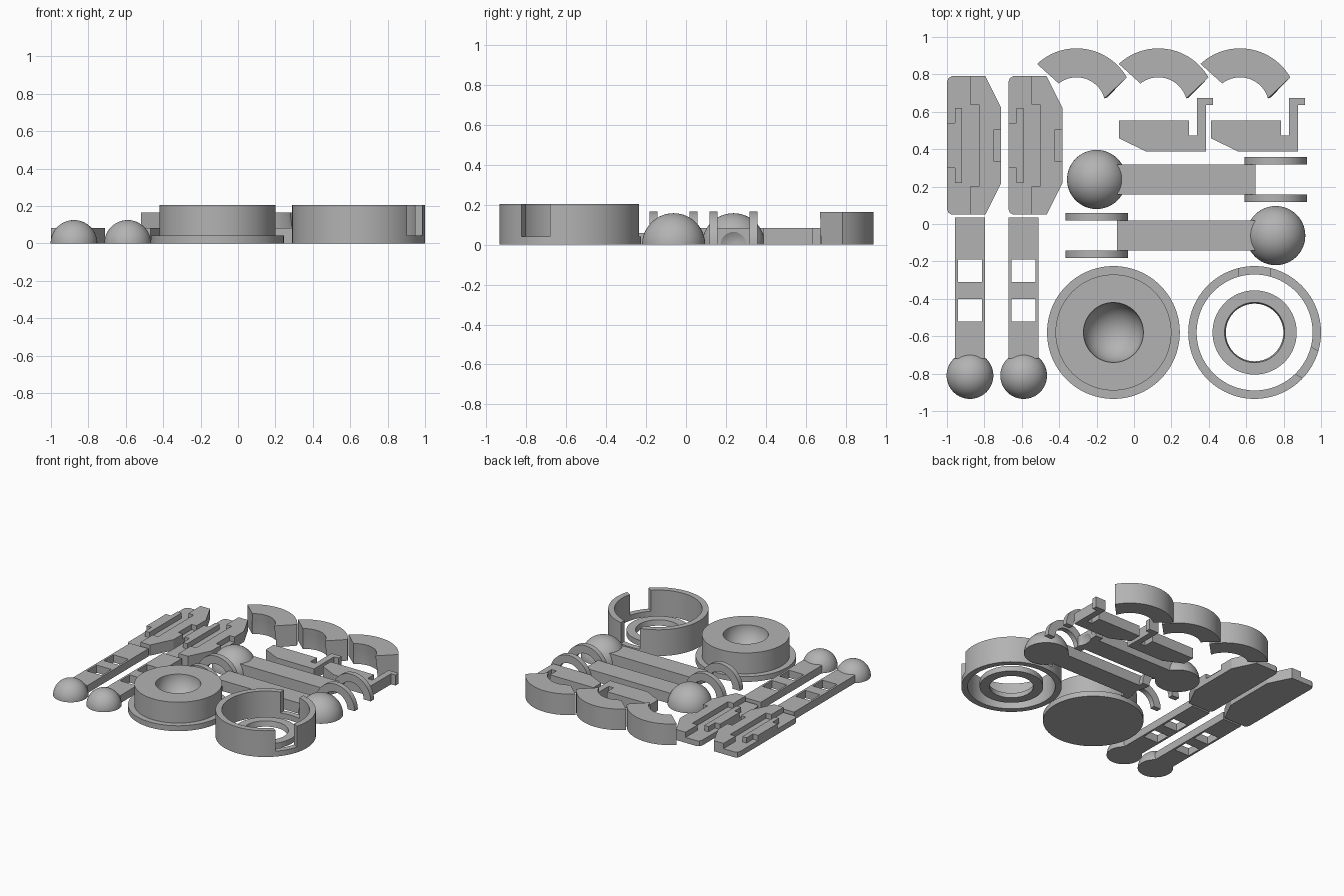
import bpy, bmesh, math
from mathutils import Matrix

cube = bpy.data.objects.get("Cube")
if cube:
    bpy.data.objects.remove(cube, do_unlink=True)

grey = bpy.data.materials.new("plain_grey")
grey.use_nodes = True
grey.diffuse_color = (0.45, 0.45, 0.45, 1)
grey.node_tree.nodes["Principled BSDF"].inputs["Base Color"].default_value = (0.45, 0.45, 0.45, 1)


def finish(name, bm, loc=(0, 0, 0), smooth=False):
    bmesh.ops.recalc_face_normals(bm, faces=bm.faces)
    me = bpy.data.meshes.new(name)
    bm.to_mesh(me)
    bm.free()
    ob = bpy.data.objects.new(name, me)
    bpy.context.collection.objects.link(ob)
    ob.location = loc
    me.materials.append(grey)
    if smooth:
        bpy.ops.object.select_all(action='DESELECT')
        ob.select_set(True)
        bpy.context.view_layer.objects.active = ob
        bpy.ops.object.shade_smooth_by_angle(angle=math.radians(30))
    return ob


def plate(name, pts, z0, z1, loc=(0, 0, 0), turn=None, smooth=False):
    """Extrude an outline upward, then optionally turn it."""
    bm = bmesh.new()
    face = bm.faces.new([bm.verts.new((x, y, z0)) for x, y in pts])
    top = bmesh.ops.extrude_face_region(bm, geom=[face])["geom"]
    bmesh.ops.translate(bm, vec=(0, 0, z1 - z0), verts=[v for v in top if isinstance(v, bmesh.types.BMVert)])
    if turn:
        bm.transform(turn)
    return finish(name, bm, loc, smooth)


def box(name, x0, x1, y0, y1, z0, z1):
    return plate(name, [(x0, y0), (x1, y0), (x1, y1), (x0, y1)], z0, z1)


def lathe(name, profile, loc, closed=False, steps=96):
    """Spin an (r, z) profile about z; a closed profile makes a ring."""
    bm = bmesh.new()
    vs = [bm.verts.new((r, 0, z)) for r, z in profile]
    pairs = list(zip(vs, vs[1:])) + ([(vs[-1], vs[0])] if closed else [])
    edges = [bm.edges.new(p) for p in pairs]
    bmesh.ops.spin(bm, geom=vs + edges, cent=(0, 0, 0), axis=(0, 0, 1), angle=math.tau, steps=steps)
    bmesh.ops.remove_doubles(bm, verts=bm.verts, dist=0.0002)
    return finish(name, bm, loc, True)


def arc(r, a0, a1, n, c=0.0):
    return [(c + r * math.cos(math.radians(a0 + (a1 - a0) * i / n)),
             r * math.sin(math.radians(a0 + (a1 - a0) * i / n))) for i in range(n + 1)]


def cut(ob, cutter):
    mod = ob.modifiers.new("cut", 'BOOLEAN')
    mod.object = cutter
    mod.operation = 'DIFFERENCE'
    mod.solver = 'EXACT'
    cutter.hide_render = True
    cutter.hide_viewport = True


def half_ball(name, r, loc):
    return lathe(name, arc(r, 90, 0, 20) + [(0, 0)], loc, steps=64)


# Flanged base with a ball socket in its top
bowl = [(r, 0.205 + z) for r, z in arc(0.16, 0, -90, 20)]
lathe("socket_base", [(0, 0), (0.355, 0), (0.355, 0.042), (0.31, 0.042), (0.31, 0.205)] + bowl, (-0.11, -0.58, 0))

# Notched collar with a loose retaining ring inside
RING = (0.645, -0.58, 0)
collar = lathe("collar", [(0.31, 0), (0.355, 0), (0.355, 0.205), (0.31, 0.205)], RING, True)
for i in range(3):
    turn = Matrix.Rotation(math.radians(90 + 120 * i), 4, 'Z')
    slot = plate(f"collar_slot_cutter_{i}", [(0.25, -0.083), (0.42, -0.083), (0.42, 0.083), (0.25, 0.083)],
                 0.042, 0.3, RING, turn)
    cut(collar, slot)
lathe("retaining_ring", [(0.154, 0), (0.225, 0), (0.225, 0.042), (0.161, 0.042)], RING, True)

# Two long arms, each with a ball at one end and a fork at the other
for n, (bx, by, s) in enumerate([(-0.20, 0.238, 1), (0.758, -0.062, -1)]):
    half_ball(f"arm_ball_{n}", 0.158, (bx, by, 0))
    fx = bx + s * 0.957
    bar = box(f"arm_bar_{n}", *sorted((bx + s * 0.11, bx + s * 0.85)), by - 0.08, by + 0.08, 0, 0.083)
    cut(bar, lathe(f"arm_dimple_cutter_{n}", arc(0.125, 90, -90, 32), (fx, by, 0), steps=48))
    arch = arc(0.167, 0, 180, 32) + arc(0.105, 180, 0, 32)
    for side in (-1, 1):
        plate(f"arm_fork_{n}_{'front' if side < 0 else 'back'}", arch, -0.02, 0.02, (fx, by + side * 0.1, 0),
              Matrix.Rotation(math.pi / 2, 4, 'X'), True)

# Two short links with a ball end and two windows
for n, cx in enumerate((-0.877, -0.59)):
    half_ball(f"link_ball_{n}", 0.125, (cx, -0.81, 0))
    bar = box(f"link_bar_{n}", cx - 0.08, cx + 0.08, -0.72, 0.035, 0, 0.06)
    for k, y in enumerate((-0.31, -0.52)):
        cut(bar, box(f"link_window_cutter_{n}_{k}", cx - 0.064, cx + 0.064, y, y + 0.119, -0.1, 0.2))

# Two gripper halves: low plate, raised tab and raised stepped back
for n, x in enumerate((-1.0, -0.672)):
    at = (x, 0.42, 0)
    left = [(0, 0.34), (0.008, 0.36), (0.025, 0.37)]
    plate(f"gripper_plate_{n}", [(px, -py) for px, py in reversed(left)][::-1]
          + [(0.205, -0.37), (0.29, -0.2), (0.29, -0.083), (0.248, -0.083), (0.248, 0.083),
             (0.29, 0.083), (0.29, 0.2), (0.205, 0.37)] + left[::-1], 0, 0.042, at)
    plate(f"gripper_notch_floor_{n}", [(0.248, -0.083), (0.29, -0.083), (0.29, 0.083), (0.248, 0.083)], 0, 0.042, at)
    tab = [(0, 0.12), (0.043, 0.12), (0.043, 0.2), (0.08, 0.2)]
    plate(f"gripper_tab_{n}", tab + [(px, -py) for px, py in reversed(tab)], 0.042, 0.083, at)
    half = [(0.17, 0.22), (0.123, 0.22), (0.123, 0.37), (0.205, 0.37), (0.29, 0.2), (0.29, 0.083), (0.248, 0.083)]
    plate(f"gripper_back_{n}", half + [(px, -py) for px, py in reversed(half)], 0.042, 0.083, at)

# Two hooked levers
hook = [(0, 0.165), (0.375, 0.165), (0.375, 0.085), (0.417, 0.085), (0.417, 0.285), (0.503, 0.285),
        (0.503, 0.247), (0.465, 0.247), (0.465, 0), (0.144, 0), (0, 0.07)]
for n, x in enumerate((-0.08, 0.412)):
    plate(f"hooked_lever_{n}", hook, 0, 0.083, (x, 0.388, 0))

# Three curved wedges, with the inner wall flaring toward the floor
for n, x in enumerate((-0.307, 0.13, 0.567)):
    bm = bmesh.new()
    N, rows = 28, [(0.31, 0, 0), (0.31, 0.165, 0), (0.155, 0.165, 1), (0.162, 0.11, 1), (0.168, 0.055, 1), (0.17, 0, 1)]
    sections = []
    for i in range(N + 1):
        t = i / N
        angles = (math.radians(30 + 103 * t), math.radians(16 + 112 * t))
        sections.append([bm.verts.new((r * math.cos(angles[k]), r * math.sin(angles[k]), z)) for r, z, k in rows])
    for a, b in zip(sections, sections[1:]):
        for j in range(len(rows)):
            k = (j + 1) % len(rows)
            bm.faces.new((a[j], a[k], b[k], b[j]))
    bm.faces.new(sections[0])
    bm.faces.new(sections[-1])
    finish(f"curved_wedge_{n}", bm, (x, 0.629, 0), True)
